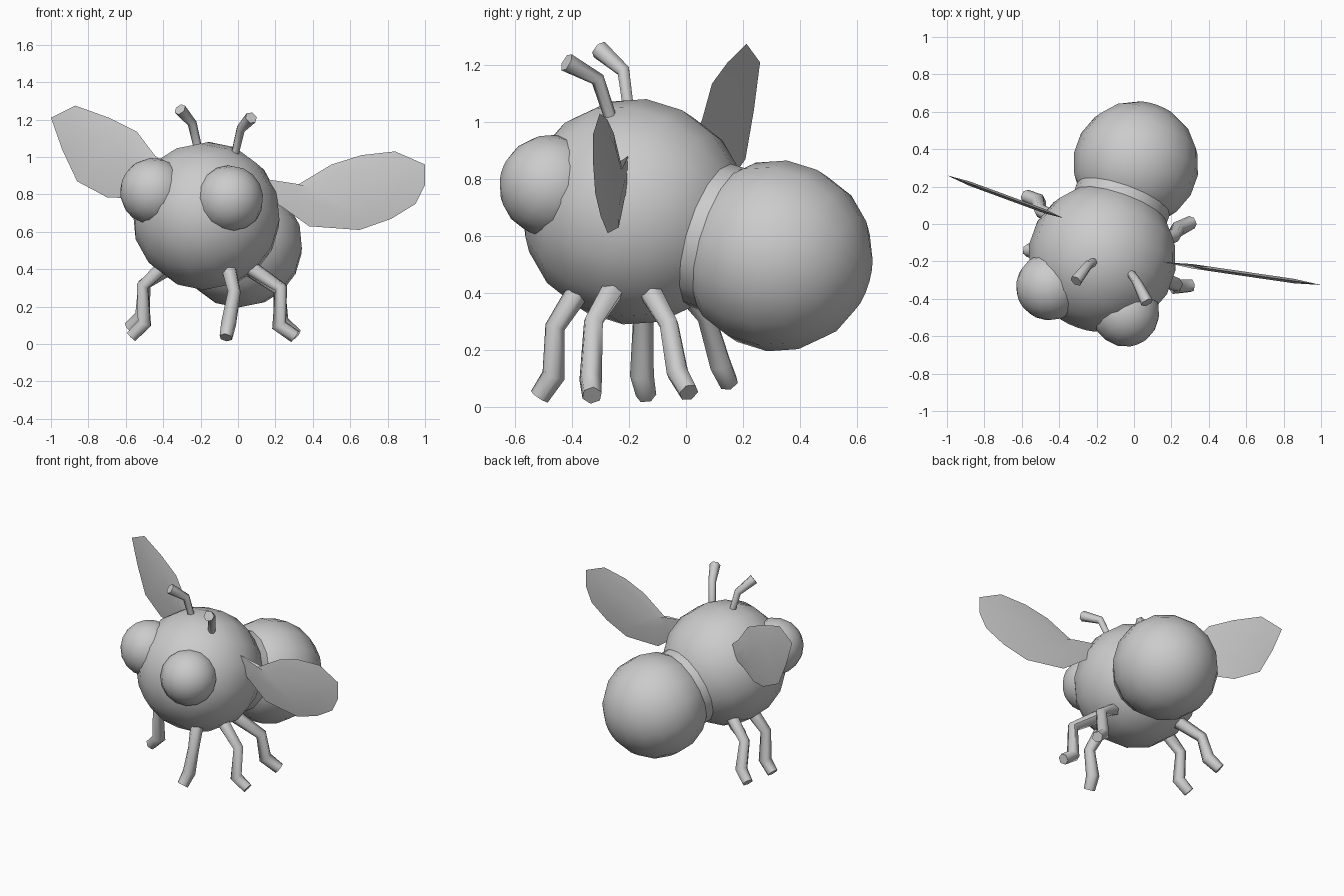
import bpy, bmesh
from mathutils import Vector

if "Cube" in bpy.data.objects:
    bpy.data.objects.remove(bpy.data.objects["Cube"])


def finish(obj, name, angle=1.1):
    obj.name = name
    bpy.ops.object.select_all(action='DESELECT')
    obj.select_set(True)
    bpy.context.view_layer.objects.active = obj
    bpy.ops.object.shade_smooth_by_angle(angle=angle)


def ball(name, centre, radius, facing):
    bpy.ops.mesh.primitive_uv_sphere_add(segments=16, ring_count=9, radius=radius, location=centre)
    obj = bpy.context.object
    obj.rotation_euler = Vector(facing).to_track_quat('Z', 'Y').to_euler()
    finish(obj, name)


def limb(name, points, radii):
    # six-sided tapered tube through the joints
    curve = bpy.data.curves.new(name, 'CURVE')
    curve.dimensions = '3D'
    curve.bevel_depth = 1.0
    curve.bevel_resolution = 1
    curve.use_fill_caps = True
    spline = curve.splines.new('POLY')
    spline.points.add(len(points) - 1)
    for p, co, r in zip(spline.points, points, radii):
        p.co = (*co, 1)
        p.radius = r
    obj = bpy.data.objects.new(name, curve)
    bpy.context.collection.objects.link(obj)
    bpy.ops.object.select_all(action='DESELECT')
    obj.select_set(True)
    bpy.context.view_layer.objects.active = obj
    bpy.ops.object.convert(target='MESH')
    finish(bpy.context.object, name)


def wing(name, outline, y_at):
    # thin lens: sharp rim with a slightly thicker middle
    bm = bmesh.new()
    cx = sum(p[0] for p in outline) / len(outline)
    cz = sum(p[1] for p in outline) / len(outline)
    rim = [bm.verts.new((x, y_at(x), z)) for x, z in outline]
    n = len(rim)
    for side in (-1, 1):
        inner = []
        for x, z in outline:
            ix = cx + (x - cx) * 0.65
            inner.append(bm.verts.new((ix, y_at(ix) + side * 0.012, cz + (z - cz) * 0.6)))
        for i in range(n):
            j = (i + 1) % n
            bm.faces.new((rim[i], rim[j], inner[j], inner[i]))
        bm.faces.new(inner)
    bmesh.ops.recalc_face_normals(bm, faces=bm.faces)
    mesh = bpy.data.meshes.new(name)
    bm.to_mesh(mesh)
    bm.free()
    obj = bpy.data.objects.new(name, mesh)
    bpy.context.collection.objects.link(obj)
    finish(obj, name)


# Body, abdomen and eyes
body, tail = Vector((-0.17, -0.18, 0.685)), Vector((0.01, 0.32, 0.53))
axis = tail - body
ball("body", body, 0.398, axis)
ball("abdomen", tail, 0.337, axis)
for name, centre in (("right_eye", (-0.045, -0.475, 0.775)), ("left_eye", (-0.45, -0.335, 0.815))):
    ball(name, centre, 0.181, Vector(centre) - body)

# Waist filling the crease between body and abdomen
mid = body + axis * 0.57
step = axis.normalized()
bpy.ops.mesh.primitive_cylinder_add(vertices=16, radius=0.262, depth=0.13, location=mid)
waist = bpy.context.object
waist.rotation_euler = step.to_track_quat('Z', 'Y').to_euler()
finish(waist, "waist")

# Legs: hip, knee, ankle, toe
legs = {
    "right_front_leg": [(-0.06, -0.35, 0.45), (-0.02, -0.46, 0.28), (-0.05, -0.465, 0.11), (-0.065, -0.515, 0.035)],
    "right_middle_leg": [(0.02, -0.24, 0.44), (0.23, -0.325, 0.30), (0.22, -0.335, 0.10), (0.305, -0.33, 0.04)],
    "right_hind_leg": [(0.02, -0.14, 0.43), (0.22, -0.06, 0.29), (0.23, -0.03, 0.12), (0.31, 0.01, 0.05)],
    "left_middle_leg": [(-0.37, -0.16, 0.44), (-0.51, -0.15, 0.31), (-0.50, -0.155, 0.11), (-0.57, -0.14, 0.04)],
    "left_hind_leg": [(-0.32, -0.02, 0.44), (-0.50, 0.07, 0.32), (-0.51, 0.12, 0.15), (-0.58, 0.15, 0.085)],
}
for name, points in legs.items():
    limb(name, points, (0.045, 0.036, 0.042, 0.036))

# Antennae
limb("left_antenna", [(-0.21, -0.20, 1.03), (-0.245, -0.22, 1.18), (-0.31, -0.305, 1.255)], (0.022, 0.025, 0.034))
limb("right_antenna", [(-0.02, -0.26, 1.00), (0.015, -0.31, 1.15), (0.07, -0.42, 1.21)], (0.022, 0.025, 0.034))

# Wings, outlined in x and z and swept along y
wing("right_wing",
     [(0.16, 0.88), (0.30, 0.84), (0.50, 0.96), (0.66, 1.01), (0.84, 1.03), (1.0, 0.96), (1.0, 0.85),
      (0.95, 0.75), (0.82, 0.67), (0.65, 0.61), (0.38, 0.63), (0.24, 0.73), (0.16, 0.78)],
     lambda x: -0.21 - 0.145 * (x - 0.2))
wing("left_wing",
     [(-0.38, 0.95), (-0.446, 1.01), (-0.54, 1.135), (-0.69, 1.21), (-0.87, 1.275), (-1.0, 1.21),
      (-0.94, 1.04), (-0.86, 0.87), (-0.70, 0.785), (-0.60, 0.78), (-0.48, 0.84), (-0.38, 0.87)],
     lambda x: 0.04 - 0.367 * (x + 0.4))
